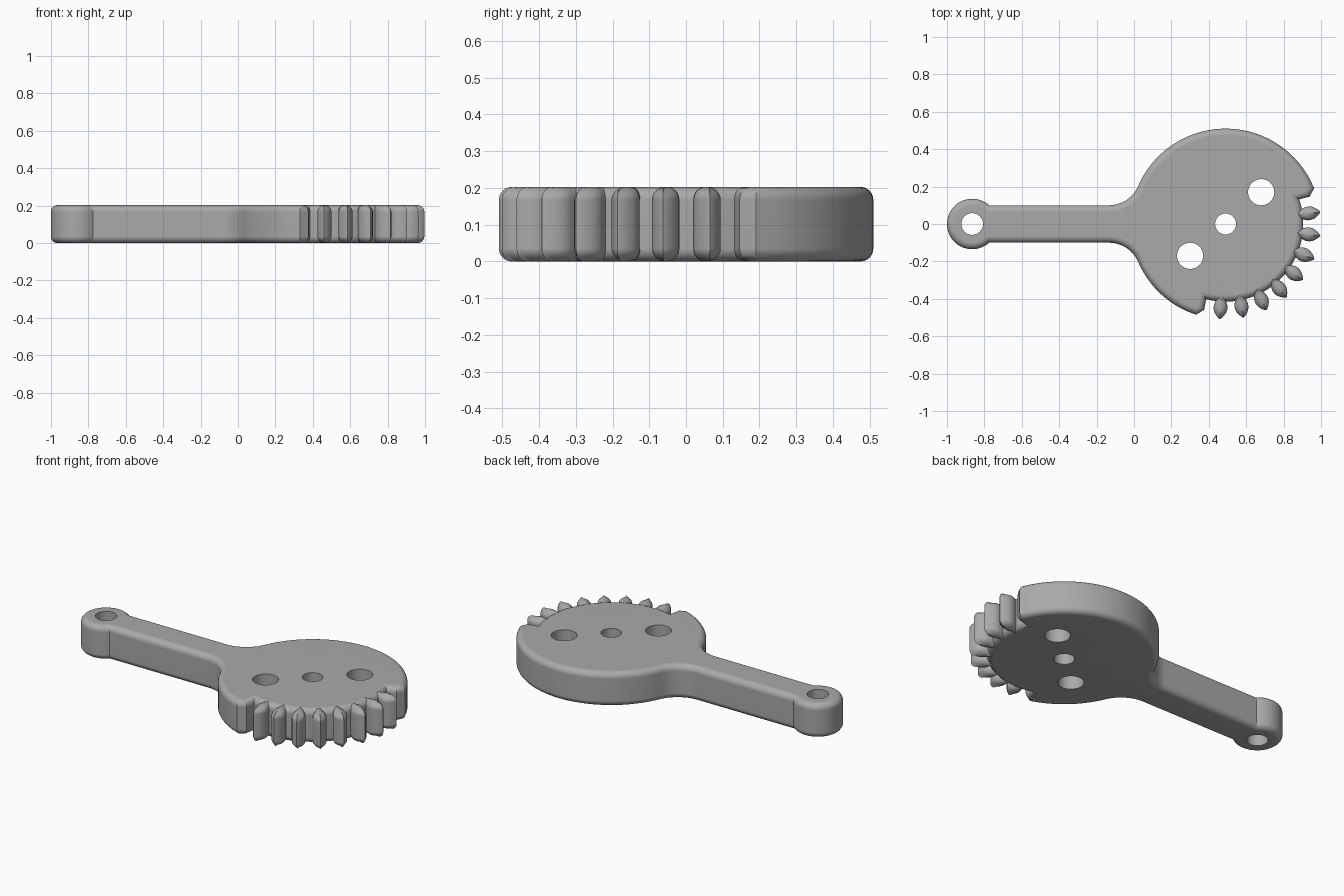
import bpy, bmesh
from math import sin, cos, pi, radians
from mathutils import Vector

if "Cube" in bpy.data.objects:
    bpy.data.objects.remove(bpy.data.objects["Cube"])

H, ROUND, STEPS = 0.203, 0.035, 6
DISC, EYE = (0.49, 0), (-0.865, 0)
R_OUT, R_ROOT = 0.51, 0.415

grey = bpy.data.materials.new("plain grey")
grey.use_nodes = True
grey.diffuse_color = (0.4, 0.4, 0.4, 1)
grey.node_tree.nodes["Principled BSDF"].inputs["Base Color"].default_value = (0.4, 0.4, 0.4, 1)

# (inset, height) levels of the rounded rim, from bottom to top
quarter = [(ROUND * (1 - sin(t)), ROUND * (1 - cos(t)))
           for t in (i * pi / 2 / STEPS for i in range(STEPS + 1))]
LEVELS = quarter + [(d, H - z) for d, z in reversed(quarter)]


def polar(c, r, a):
    return Vector((c[0] + r * cos(radians(a)), c[1] + r * sin(radians(a))))


def arc(c, r, a, b, step=4):
    n = max(1, round(abs(b - a) / step))
    return [polar(c, r, a + (b - a) * i / n) for i in range(n + 1)]


def inset(pts, d):
    """Move an anticlockwise outline inwards with mitred corners."""
    out = []
    for i, p in enumerate(pts):
        e1 = (p - pts[i - 1]).normalized()
        e2 = (pts[(i + 1) % len(pts)] - p).normalized()
        n1, n2 = Vector((-e1.y, e1.x)), Vector((-e2.y, e2.x))
        out.append(p + (n1 + n2) * d / (1 + n1.dot(n2)))
    return out


def add_rings(bm, rings):
    """Wall through a stack of (outline, height) rings; returns vertex rings."""
    vs = [[bm.verts.new((p.x, p.y, z)) for p in pts] for pts, z in rings]
    for a, b in zip(vs, vs[1:]):
        for i in range(len(a)):
            j = (i + 1) % len(a)
            bm.faces.new((a[i], a[j], b[j], b[i]))
    return vs


def finish(bm, name):
    bmesh.ops.recalc_face_normals(bm, faces=bm.faces)
    mesh = bpy.data.meshes.new(name)
    bm.to_mesh(mesh)
    bm.free()
    mesh.materials.append(grey)
    ob = bpy.data.objects.new(name, mesh)
    bpy.context.collection.objects.link(ob)
    bpy.ops.object.select_all(action="DESELECT")
    ob.select_set(True)
    bpy.context.view_layer.objects.active = ob
    bpy.ops.object.shade_smooth_by_angle(angle=radians(35))
    mod = ob.modifiers.new("flat caps", "WEIGHTED_NORMAL")
    mod.keep_sharp = True
    return ob


# Lever body: eye, arm, fillets, disc and toothed gap in one outline
FIL = 0.17
outline = (arc(EYE, 0.135, 47.8, 312.2, 6)
           + arc((-0.134, -0.27), FIL, 90, 23.4, 6)
           + arc(DISC, R_OUT, 203.4, 246)[1:]
           + [polar(DISC, R_OUT, 252), polar(DISC, 0.472, 256)]
           + arc(DISC, R_ROOT, -104.5, 18.5)
           + [polar(DISC, 0.472, 18), polar(DISC, R_OUT, 22)]
           + arc(DISC, R_OUT, 28, 156.6)
           + arc((-0.134, 0.27), FIL, -23.4, -90, 6)[1:])
holes = [(EYE, 0.058), (DISC, 0.056), ((0.68, 0.17), 0.07), ((0.30, -0.17), 0.07)]

bm = bmesh.new()
stacks = [add_rings(bm, [(inset(outline, d), z) for d, z in LEVELS])]
for c, r in holes:
    circle = arc(c, r, 0, 360, 9)[:-1]
    stacks.append(add_rings(bm, [(circle, 0), (circle, H)]))
for end in (0, -1):
    edges = []
    for s in stacks:
        ring = s[end]
        edges += [bm.edges.get((ring[i - 1], ring[i])) for i in range(len(ring))]
    bmesh.ops.triangle_fill(bm, edges=edges, use_beauty=True)
finish(bm, "lever_body")

# Gear teeth: leaf outlines whose rounded rims meet in a ridge
BASE, TIP = R_ROOT - ROUND, 0.51
LEAF = [(BASE, 0.026), (0.415, 0.029), (0.435, 0.036), (0.455, 0.037),
        (0.475, 0.031), (0.492, 0.02), (0.504, 0.009)]


def tooth_ring(angle, d):
    k = (TIP - d - BASE) / (TIP - BASE)
    side = [(BASE + (r - BASE) * k, max(w - d, 0.001)) for r, w in LEAF]
    pts = ([(r, -w) for r, w in side] + [(TIP - d, 0)]
           + [(r, w) for r, w in reversed(side)])
    u = polar((0, 0), 1, angle)
    v = Vector((-u.y, u.x))
    return [Vector(DISC) + u * r + v * w for r, w in pts]


for i in range(8):
    bm = bmesh.new()
    rings = add_rings(bm, [(tooth_ring(7.3 - 14.4 * i, d), z) for d, z in LEVELS])
    for ring in (rings[0], rings[-1]):
        bm.faces.new(ring)
    finish(bm, f"gear_tooth_{i + 1}")
